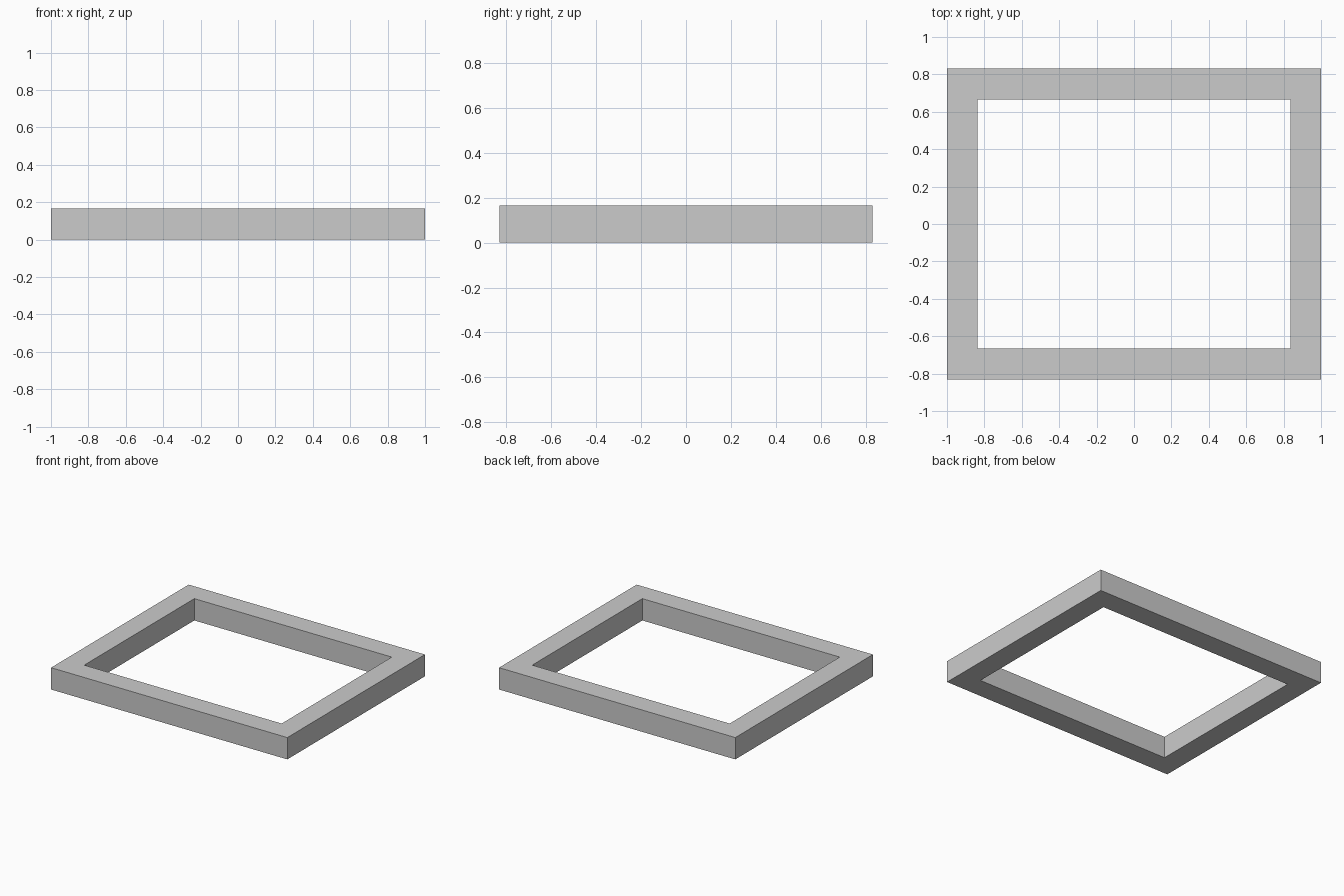
import bpy
import bmesh

if "Cube" in bpy.data.objects:
    bpy.data.objects.remove(bpy.data.objects["Cube"])

OUTER = (1.0, 0.832)    # half width, half depth
INNER = (0.836, 0.666)  # half size of the opening
HEIGHT = 0.167


def ring(bm, half, z):
    """Four corner vertices of a rectangle, counter-clockwise."""
    x, y = half
    return [bm.verts.new((sx * x, sy * y, z))
            for sx, sy in ((-1, -1), (1, -1), (1, 1), (-1, 1))]


# Rectangular frame: one closed loop of section corners, bridged side by side
bm = bmesh.new()
section = [ring(bm, OUTER, 0), ring(bm, OUTER, HEIGHT),
           ring(bm, INNER, HEIGHT), ring(bm, INNER, 0)]
for k in range(4):
    a, b = section[k], section[(k + 1) % 4]
    for i in range(4):
        j = (i + 1) % 4
        bm.faces.new((a[i], a[j], b[j], b[i]))
bmesh.ops.recalc_face_normals(bm, faces=bm.faces)

mesh = bpy.data.meshes.new("rectangular_frame")
bm.to_mesh(mesh)
bm.free()
frame = bpy.data.objects.new("rectangular_frame", mesh)
bpy.context.collection.objects.link(frame)
